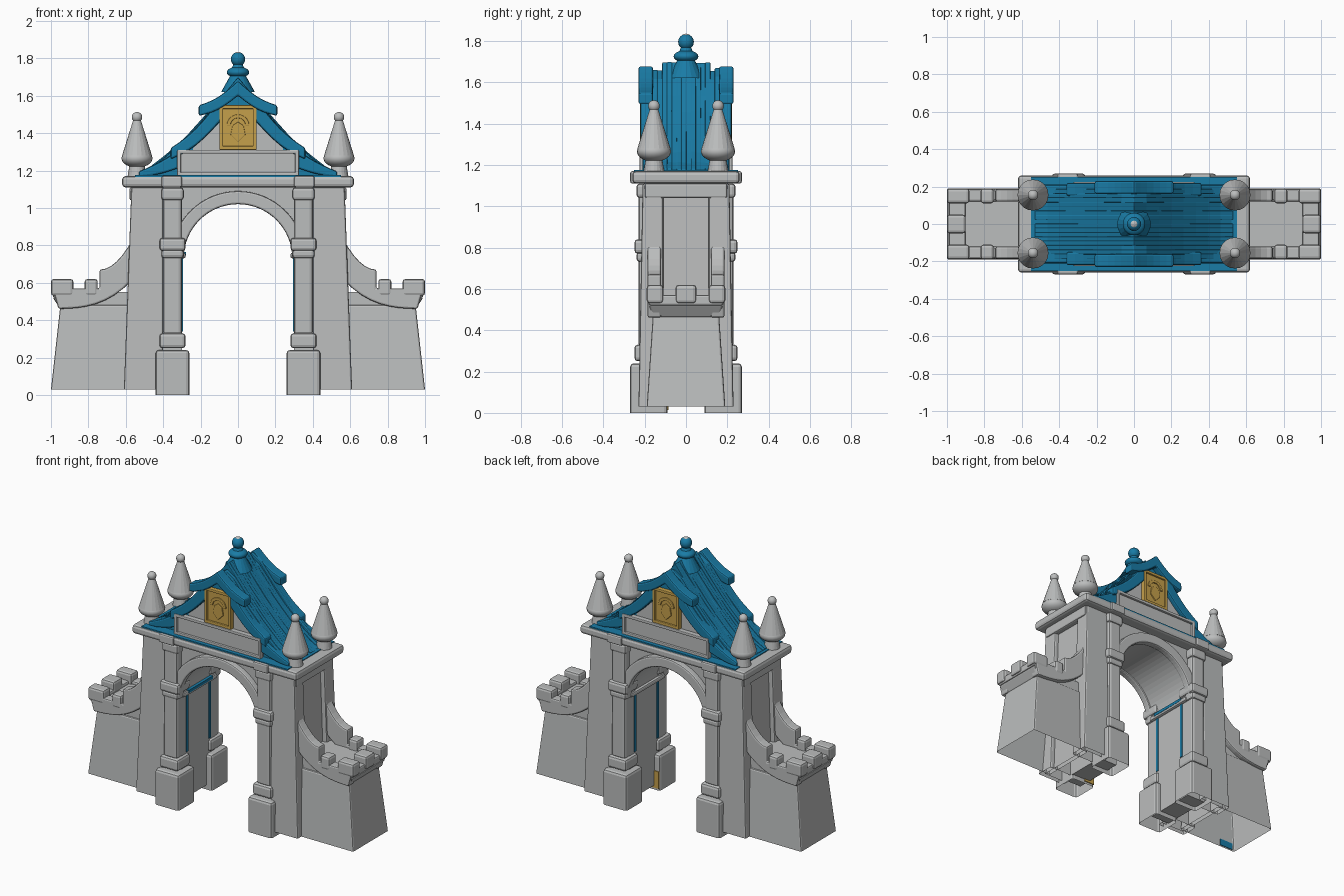
import bpy, bmesh, math, random
from mathutils import Matrix

random.seed(4)
cube = bpy.data.objects.get("Cube")
if cube:
    bpy.data.objects.remove(cube)

def material(name, rgb):
    mat = bpy.data.materials.new(name)
    mat.use_nodes = True
    mat.diffuse_color = (*rgb, 1)
    mat.node_tree.nodes["Principled BSDF"].inputs["Base Color"].default_value = (*rgb, 1)
    return mat

STONE = material("grey stone", (0.5, 0.51, 0.51))
BLUE = material("blue roof", (0.01, 0.2, 0.38))
GOLD = material("gold", (0.56, 0.35, 0.07))

def finish(name, bm, mat, mirror="", bevel=0, smooth=False):
    """Turn a bmesh into an object with optional mirroring and rounded edges."""
    for face in bm.faces:
        face.smooth = smooth
    mesh = bpy.data.meshes.new(name)
    bm.to_mesh(mesh)
    bm.free()
    mesh.materials.append(mat)
    obj = bpy.data.objects.new(name, mesh)
    bpy.context.collection.objects.link(obj)
    if mirror:
        mod = obj.modifiers.new("Mirror", "MIRROR")
        mod.use_axis = ("x" in mirror, "y" in mirror, False)
        mod.use_mirror_merge = False
    if bevel:
        mod = obj.modifiers.new("Bevel", "BEVEL")
        mod.width = bevel
        mod.segments = 2
        mod.limit_method = "ANGLE"

def loft(name, bottom, top, mat, mirror, bevel, hollow=False):
    """Join two matching outlines into a solid, open underneath if hollow."""
    bm = bmesh.new()
    a = [bm.verts.new(p) for p in bottom]
    b = [bm.verts.new(p) for p in top]
    first = bm.faces.new(a)
    bm.faces.new(b)
    for i in range(len(a)):
        bm.faces.new((a[i - 1], a[i], b[i], b[i - 1]))
    bmesh.ops.recalc_face_normals(bm, faces=bm.faces)
    if hollow:
        bmesh.ops.delete(bm, geom=[first], context="FACES_ONLY")
    finish(name, bm, mat, mirror, bevel)

def span(value):
    """A single number stands for a range centred on zero."""
    return value if isinstance(value, tuple) else (-value, value)

def block(name, x, y, z, mat=STONE, mirror="", bevel=0.01, lean=(0, 0), hollow=False):
    """Box over the given ranges; lean pulls its outer sides inward at the top."""
    def ring(height, dx, dy):
        (x0, x1), (y0, y1) = span(x), span(y)
        x1, y1 = x1 - dx, y1 - dy
        if not isinstance(y, tuple):
            y0 += dy
        return [(x0, y0, height), (x1, y0, height), (x1, y1, height), (x0, y1, height)]
    loft(name, ring(z[0], 0, 0), ring(z[1], *lean), mat, mirror, bevel, hollow)

def prism(name, outline, y, mat=STONE, mirror="", bevel=0.01):
    """Extrude an (x, z) outline along y."""
    y0, y1 = span(y)
    loft(name, [(px, y0, pz) for px, pz in outline], [(px, y1, pz) for px, pz in outline],
         mat, mirror, bevel)

def both(half):
    """Complete an outline that runs on the +x side from the centre line."""
    return half + [(-x, z) for x, z in reversed(half) if x > 0.001]

def arc(radius, height, steps=16):
    angles = [math.pi / 2 * i / steps for i in range(steps + 1)]
    return [(radius * math.cos(a), height + radius * math.sin(a)) for a in angles]

def arch_band(outer, inner, height, steps=16):
    return both(arc(outer, height, steps)[::-1] + arc(inner, height, steps))

def ribbon(start, end, sag, half, taper, steps=6):
    """Outline of a sagging board whose thickness shrinks towards its end."""
    upper, lower = [], []
    for i in range(steps + 1):
        t = i / steps
        x = start[0] + (end[0] - start[0]) * t
        z = start[1] + (end[1] - start[1]) * t - sag * math.sin(math.pi * t)
        thick = half * (1 - taper * t)
        upper.append((x, z + thick))
        lower.append((x, z - thick))
    return upper + lower[::-1]

def ball(name, at, radius, mat, mirror="", squash=1):
    bm = bmesh.new()
    place = Matrix.Translation(at) @ Matrix.Diagonal((1, 1, squash, 1))
    bmesh.ops.create_uvsphere(bm, u_segments=20, v_segments=12, radius=radius, matrix=place)
    finish(name, bm, mat, mirror, smooth=True)

def cone(name, x, y, z, low, high, mat, mirror=""):
    bm = bmesh.new()
    place = Matrix.Translation((x, y, sum(z) / 2))
    bmesh.ops.create_cone(bm, cap_ends=True, segments=20, radius1=low, radius2=high,
                          depth=z[1] - z[0], matrix=place)
    finish(name, bm, mat, mirror)

# Gate wall with arched passage
SPRING, EAVES, DECK = 0.73, 1.11, 1.17
wall = [(0, EAVES), (0.44, EAVES), (0.44, 0.03), (0.3, 0.03)] + arc(0.3, SPRING)
prism("arch_wall", both(wall), 0.18, bevel=0)
prism("arch_trim", arch_band(0.36, 0.29, SPRING), (0.17, 0.22), mirror="y")
block("passage_ledge", (0.28, 0.33), 0.18, (SPRING, 0.76), mirror="x")
block("ledge_top", (-0.31, -0.278), 0.13, (0.745, 0.765), BLUE, bevel=0)
block("passage_stripe", (0.295, 0.31), (0.11, 0.13), (0.34, SPRING), BLUE, "xy", bevel=0)

# Towers with recessed outer panels
block("tower_core", (0.4, 0.58), 0.2, (0.03, EAVES), mirror="x", bevel=0, lean=(0.04, 0.02),
      hollow=True)
block("tower_corner", (0.4, 0.61), (0.11, 0.23), (0.03, EAVES), mirror="xy", lean=(0.04, 0.02),
      hollow=True)
block("tower_head", (0.45, 0.58), 0.2, (1.04, EAVES), mirror="x")

# Pillars on both faces, stacked from the ground up
pillar_parts = {"base": (0.09, 0, 0.24), "foot": (0.07, 0.25, 0.33), "shaft": (0.05, 0.32, 1.06),
                "neck": (0.06, SPRING, 0.78), "collar": (0.07, 0.77, 0.84),
                "capital": (0.06, 1.04, EAVES)}
for part, (half, low, high) in pillar_parts.items():
    block("pillar_" + part, (0.35 - half, 0.35 + half), (0.18 - half, 0.18 + half), (low, high),
          mirror="xy", bevel=0.017, hollow=part == "base")
block("base_gold_patch", (0.265, 0.34), (-0.092, -0.084), (0.015, 0.13), GOLD, bevel=0)

# Cornice slab
block("cornice", 0.62, 0.26, (EAVES, DECK), bevel=0.018)
block("cornice_block", (0.3, 0.41), (0.2, 0.27), (EAVES, DECK), mirror="xy")
block("roof_bed", 0.55, 0.252, (DECK - 0.01, DECK + 0.005), BLUE, bevel=0)

# Side wings
FLOOR, MERLON = 0.57, 0.62
block("wing", (0.55, 1), 0.19, (0.03, 0.48), mirror="x", lean=(0.05, 0.03), hollow=True)
block("wing_floor", (0.53, 0.93), 0.15, (0.47, FLOOR - 0.02), mirror="x", bevel=0)
block("wing_blue_patch", (-0.98, -0.88), (-0.184, -0.18), (0.035, 0.08), BLUE, bevel=0)

# Battlements: a sagging underside and a swoop up to the tower
underside = [(x, 0.46 + 0.12 * ((1 - x) / 0.4) ** 3) for x in (0.56 + 0.05 * i for i in range(9))]
swoop = [(0.74 - 0.03 * i, 0.67 + 0.17 * (i / 6) ** 2) for i in range(7)]
prism("parapet_side", underside + [(0.99, FLOOR), (0.74, FLOOR)] + swoop, (0.12, 0.186),
      mirror="xy")
block("parapet_flare", (0.88, 0.95), 0.16, (0.46, 0.52), mirror="x", lean=(-0.04, -0.02))
block("parapet_end", (0.9, 0.99), 0.18, (0.52, FLOOR), mirror="x")
block("end_merlon", (0.9, 1), 0.05, (0.53, MERLON), mirror="x", bevel=0.015)
for x in ((0.75, 0.82), (0.88, 1)):
    block("side_merlon", x, (0.11, 0.19), (0.53, MERLON), mirror="xy", bevel=0.015)

# Roof planks running down both concave slopes
PLANKS, REACH, DEPTH = 16, 0.53, 0.37
for plank in range(PLANKS):
    y = DEPTH * (plank / PLANKS - 0.5)
    centre = abs(y + DEPTH / PLANKS / 2)
    lift = random.uniform(-0.008, 0.01)
    ridge = 1.7 + lift - (0.04 if centre > 0.11 else 0)
    slope = []
    for i in range(9):
        t = i / 8
        z = 1.18 + lift + 0.52 * (1 - t) ** 1.3
        slope.append((REACH * t, min(z, ridge) + random.uniform(-0.003, 0.003)))
    prism("roof_plank", both(slope + [(REACH, DECK), (0, DECK)]),
          (y, y + DEPTH / PLANKS + 0.002), BLUE, bevel=0.005)

# Gable walls and layered edge boards
prism("gable", both([(0, 1.55), (0.24, 1.32), (0.24, DECK), (0, DECK)]), (0.17, 0.19),
      mirror="y", bevel=0)
upper = ribbon((0, 1.64), (0.21, 1.52), sag=0.02, half=0.04, taper=0.3)
prism("upper_edge_board", both(upper), (0.16, 0.23), BLUE, "y")
middle = ribbon((0.09, 1.53), (0.36, 1.29), sag=0.03, half=0.06, taper=0.5)
prism("middle_edge_board", middle, (0.15, 0.22), BLUE, "xy")
lower = ribbon((0.3, 1.27), (REACH, 1.18), sag=0.01, half=0.05, taper=0.7)
prism("lower_edge_board", lower, (0.14, 0.21), BLUE, "xy")

# Sign panel with raised border
block("sign_panel", 0.32, (0.18, 0.21), (DECK, 1.3), mirror="y", bevel=0)
for z in (DECK, 1.29):
    block("sign_rail", 0.325, (0.19, 0.225), (z, z + 0.02), mirror="y", bevel=0.005)
block("sign_stile", (0.305, 0.325), (0.19, 0.225), (DECK, 1.31), mirror="xy", bevel=0.005)

# Gold plaque with simple relief
block("plaque", 0.09, (0.18, 0.21), (1.31, 1.54), GOLD, "y", bevel=0)
for z in (1.31, 1.53):
    block("plaque_rail", 0.1, (0.19, 0.222), (z, z + 0.02), GOLD, "y", bevel=0.005)
block("plaque_stile", (0.08, 0.1), (0.19, 0.222), (1.31, 1.55), GOLD, "xy", bevel=0.005)
prism("plaque_arch", arch_band(0.06, 0.04, 1.44, 6), (0.2, 0.218), GOLD, "y", bevel=0.004)
prism("plaque_crest", both([(0, 1.46), (0.03, 1.44), (0.04, 1.39), (0, 1.35)]), (0.2, 0.218),
      GOLD, "y", bevel=0.004)

# Corner spires
SPIRE = (0.54, 0.155)
cone("spire_foot", *SPIRE, (DECK, 1.23), 0.05, 0.04, STONE, "xy")
ball("spire_bulb", (*SPIRE, 1.265), 0.083, STONE, "xy", squash=0.6)
cone("spire_point", *SPIRE, (1.28, 1.48), 0.08, 0.017, STONE, "xy")
ball("spire_tip", (*SPIRE, 1.485), 0.028, STONE, "xy")

# Roof finial
cone("finial_skirt", 0, 0, (1.62, 1.71), 0.09, 0.04, BLUE)
ball("finial_ring", (0, 0, 1.725), 0.06, BLUE, squash=0.5)
cone("finial_neck", 0, 0, (1.73, 1.78), 0.04, 0.02, BLUE)
ball("finial_ball", (0, 0, 1.795), 0.038, BLUE)
ball("finial_cap", (0, 0, 1.807), 0.028, STONE)
